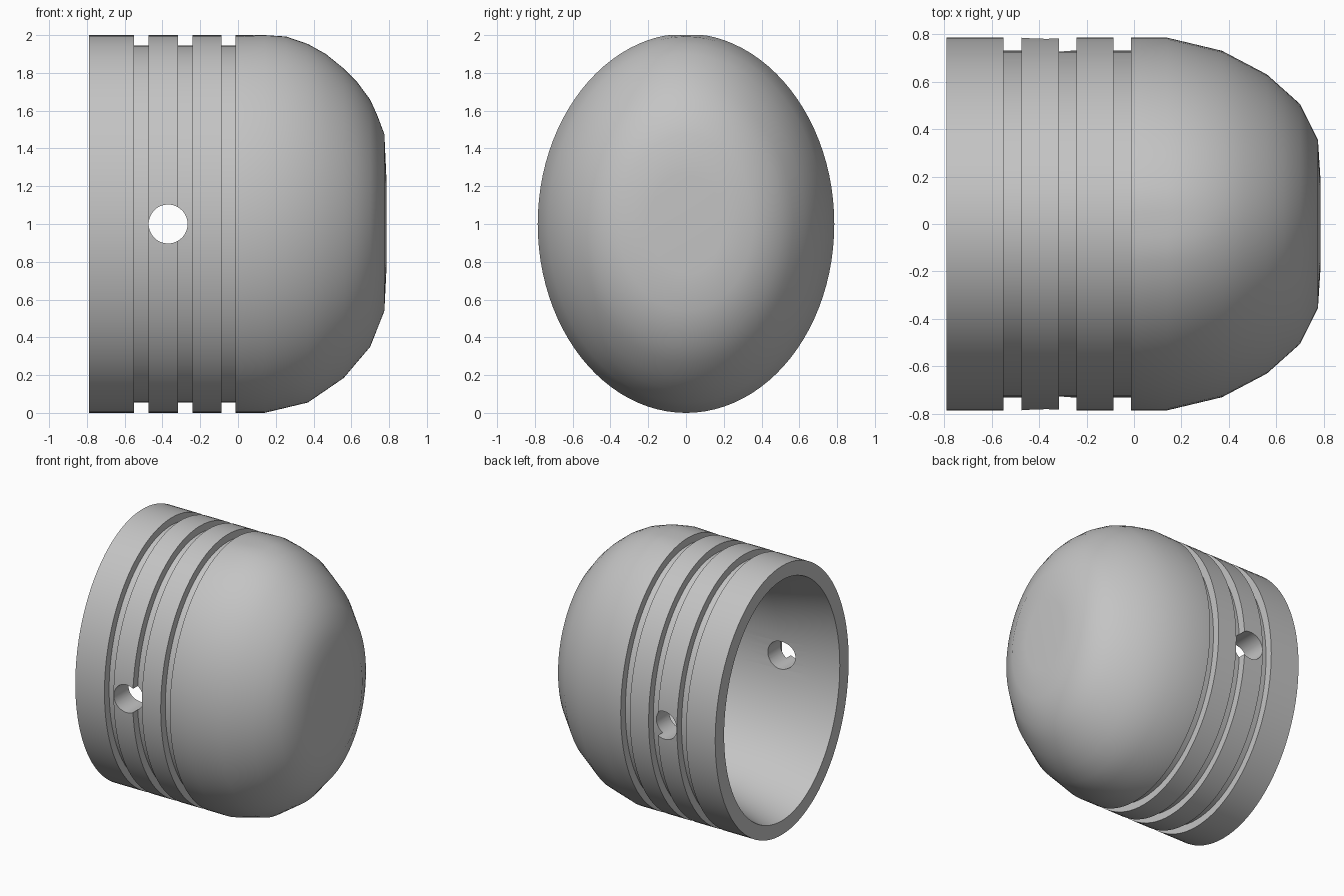
import bpy, bmesh, math

if "Cube" in bpy.data.objects:
    bpy.data.objects.remove(bpy.data.objects["Cube"], do_unlink=True)

SIDES = 96
RY, RZ = 0.785, 1.0      # oval outer half axes
GROOVE = 0.055

metal = bpy.data.materials.new("grey_metal")
metal.use_nodes = True
grey = (0.55, 0.55, 0.55, 1)
metal.diffuse_color = grey
metal.node_tree.nodes["Principled BSDF"].inputs["Base Color"].default_value = grey


# Each ring is (x, y radius, z radius, extra height along the upper ridge)
def offset_ring(x, inset):
    return (x, RY - inset, RZ - inset, 0)


# Skirt with three ring grooves
rings = [offset_ring(-0.79, 0)]
for start in (-0.55, -0.317, -0.087):
    end = start + 0.075
    rings += [offset_ring(start, 0), offset_ring(start, GROOVE),
              offset_ring(end, GROOVE), offset_ring(end, 0)]

# Domed crown: faceted rings, with rounder midpoints along the upper ridge
dome = [(0.14, RY, RZ), (0.37, 0.73, 0.945), (0.56, 0.63, 0.815),
        (0.70, 0.505, 0.65), (0.775, 0.355, 0.46)]
for a, b in zip(dome, dome[1:]):
    rings.append((*a, 0.008))
    rings.append((*[(p + q) / 2 for p, q in zip(a, b)], 0.02))
rings += [(*dome[-1], 0.015), (0.785, 0.2, 0.26, 0)]
crown_end = len(rings) - 1

# Hollow inside, from the crown back along the tapered wall to the open rim
rings += [(x, RY - inset, RZ - inset * 1.1, 0) for x, inset in (
    (0.6, 0.61), (0.55, 0.45), (0.42, 0.34), (0.25, 0.27),
    (0, 0.225), (-0.375, 0.195), (-0.6, 0.145))]
rings.append(offset_ring(-0.79, 0.105))

bm = bmesh.new()
loops = []
for x, ry, rz, ridge in rings:
    loop = []
    for i in range(SIDES):
        t = math.tau * i / SIDES
        lift = ridge * max(0, math.cos(t)) ** 4
        loop.append(bm.verts.new((x, ry * math.sin(t),
                                  min(2, 1 + (rz + lift) * math.cos(t)))))
    loops.append(loop)
for k, loop in enumerate(loops):
    if k == crown_end:
        bm.faces.new(loop)                      # flat crown
        bm.faces.new(loops[k + 1])              # flat inner crown
        continue
    nxt = loops[(k + 1) % len(loops)]
    for i in range(SIDES):
        j = (i + 1) % SIDES
        bm.faces.new((loop[i], loop[j], nxt[j], nxt[i]))
bmesh.ops.recalc_face_normals(bm, faces=bm.faces)
mesh = bpy.data.meshes.new("piston_body")
bm.to_mesh(mesh)
bm.free()
body = bpy.data.objects.new("piston_body", mesh)
bpy.context.collection.objects.link(body)
mesh.materials.append(metal)

# Pin hole straight through both side walls
bpy.ops.mesh.primitive_cylinder_add(vertices=48, radius=0.103, depth=2,
                                    location=(-0.37, 0, 1),
                                    rotation=(math.pi / 2, 0, 0))
cutter = bpy.context.object
cutter.name = "pin_hole_cutter"
cutter.hide_render = True
cutter.data.materials.append(metal)
cut = body.modifiers.new("pin_hole", 'BOOLEAN')
cut.operation = 'DIFFERENCE'
cut.solver = 'EXACT'
cut.object = cutter
bpy.context.view_layer.objects.active = body
bpy.ops.object.modifier_apply(modifier=cut.name)
bpy.data.objects.remove(cutter, do_unlink=True)

# Smooth shading that keeps the groove and rim edges sharp
body.select_set(True)
bpy.ops.object.shade_smooth_by_angle(angle=math.radians(35))
